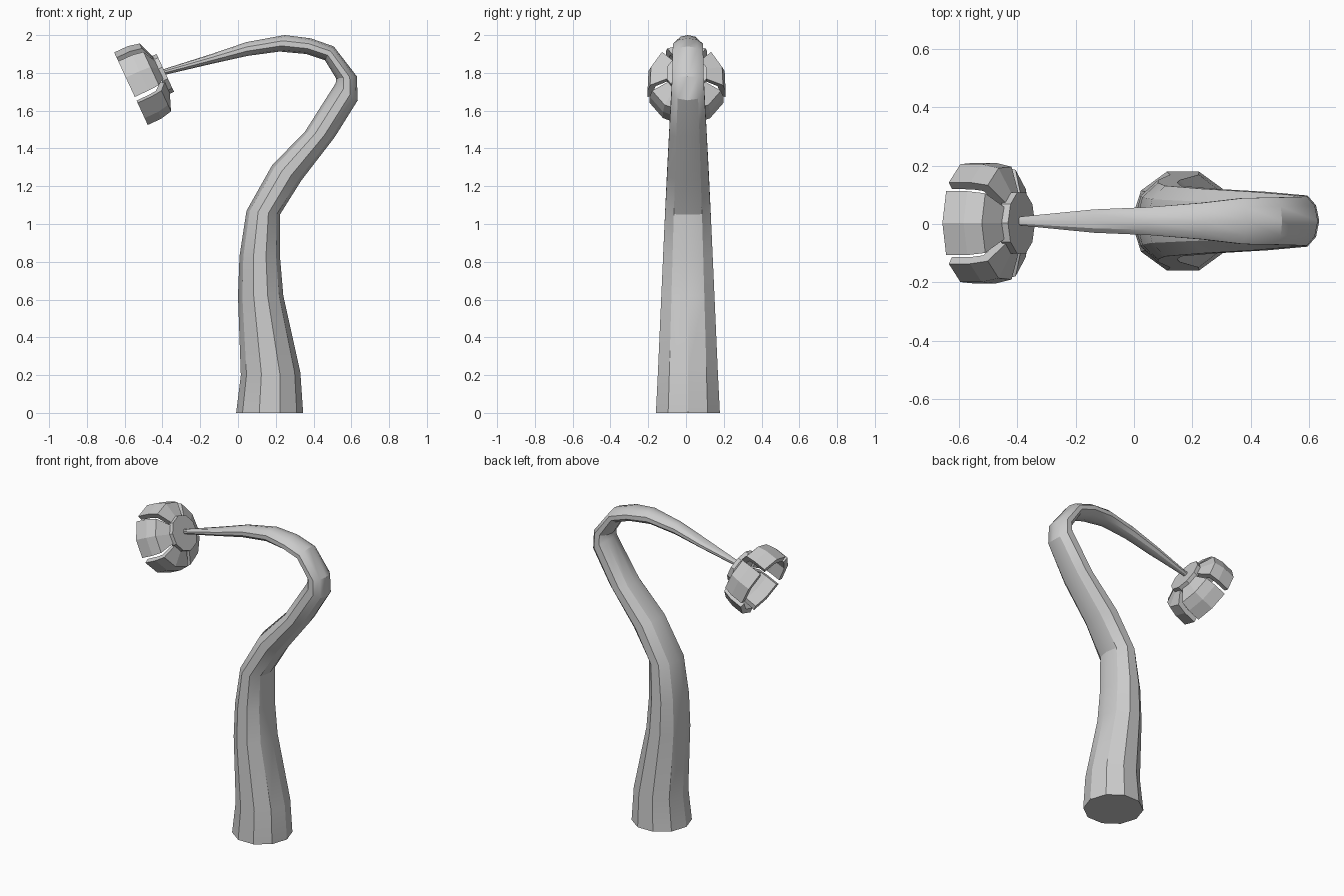
import bpy, bmesh, math
from mathutils import Vector

if "Cube" in bpy.data.objects:
    bpy.data.objects.remove(bpy.data.objects["Cube"])


def make_object(name, bm):
    bmesh.ops.recalc_face_normals(bm, faces=bm.faces[:])
    mesh = bpy.data.meshes.new(name)
    bm.to_mesh(mesh)
    bm.free()
    ob = bpy.data.objects.new(name, mesh)
    bpy.context.collection.objects.link(ob)
    return ob


def skin(bm, rows, closed):
    # Bridge consecutive rows of vertices with quads
    n = len(rows[0])
    for a, b in zip(rows, rows[1:]):
        for i in range(n if closed else n - 1):
            j = (i + 1) % n
            bm.faces.new((a[i], a[j], b[j], b[i]))


# Curved stem: left/inner (x, z), right/outer (x, z), half depth
SECTIONS = [
    (-0.01, 0.00, 0.345, 0.00, 0.178),
    (0.015, 0.20, 0.33, 0.215, 0.167),
    (0.00, 0.62, 0.24, 0.62, 0.148),
    (0.008, 0.83, 0.222, 0.83, 0.138),
    (0.045, 1.07, 0.222, 1.05, 0.127),
    (0.18, 1.31, 0.335, 1.23, 0.116),
    (0.355, 1.49, 0.512, 1.46, 0.105),
    (0.517, 1.745, 0.634, 1.655, 0.092),
    (0.520, 1.77, 0.629, 1.782, 0.088),
    (0.46, 1.867, 0.507, 1.94, 0.085),
    (0.36, 1.90, 0.385, 1.983, 0.083),
    (0.22, 1.913, 0.247, 2.00, 0.066),
    (0.05, 1.89, 0.045, 1.963, 0.050),
    (-0.13, 1.85, -0.14, 1.90, 0.042),
    (-0.395, 1.788, -0.40, 1.818, 0.015),
]
SIDES = 10
bm = bmesh.new()
rings = []
for x0, z0, x1, z1, ry in SECTIONS:
    c = Vector(((x0 + x1) / 2, 0.01, (z0 + z1) / 2))
    h = Vector(((x1 - x0) / 2, 0, (z1 - z0) / 2))
    rings.append([bm.verts.new(c + h * math.cos(t) + Vector((0, ry * math.sin(t), 0)))
                  for t in (math.tau * i / SIDES for i in range(SIDES))])
skin(bm, rings, True)
bm.faces.new(rings[0])
bm.faces.new(rings[-1])
stem = make_object("stem", bm)
bpy.context.view_layer.objects.active = stem
stem.select_set(True)
bpy.ops.object.shade_smooth_by_angle(angle=math.radians(30))

# Flower frame: opening axis, local up and side
ORIGIN = Vector((-0.385, 0.003, 1.80))
AXIS = Vector((-0.907, 0, -0.42)).normalized()
UP = Vector((-0.42, 0, 0.907)).normalized()
SIDE = Vector((0, 1, 0))


def flower_point(r, deg, d):
    t = math.radians(deg)
    return ORIGIN + AXIS * d + UP * (r * math.cos(t)) + SIDE * (r * math.sin(t))


# Disc at the back of the flower
bm = bmesh.new()
rings = [[bm.verts.new(flower_point(r, 36 * i, d)) for i in range(10)]
         for r, d in ((0.11, 0.0), (0.11, 0.035))]
skin(bm, rings, True)
for ring in rings:
    bm.faces.new(ring)
make_object("flower_disc", bm)

# Five thick cupped petals, outer and inner profiles as (radius, depth)
OUTER = [(0.10, 0.02), (0.198, 0.058), (0.212, 0.12), (0.212, 0.20)]
INNER = [(0.178, 0.20), (0.176, 0.125), (0.168, 0.085), (0.09, 0.05)]
for k in range(5):
    bm = bmesh.new()
    rows = [[bm.verts.new(flower_point(r, 72 * k + a, d)) for a in (-31, 0, 31)]
            for r, d in OUTER + INNER]
    skin(bm, rows + rows[:1], False)
    # Side walls of the petal
    for e in (0, 2):
        for i in range(3):
            bm.faces.new((rows[i][e], rows[i + 1][e], rows[6 - i][e], rows[7 - i][e]))
    make_object(f"petal_{k + 1}", bm)
